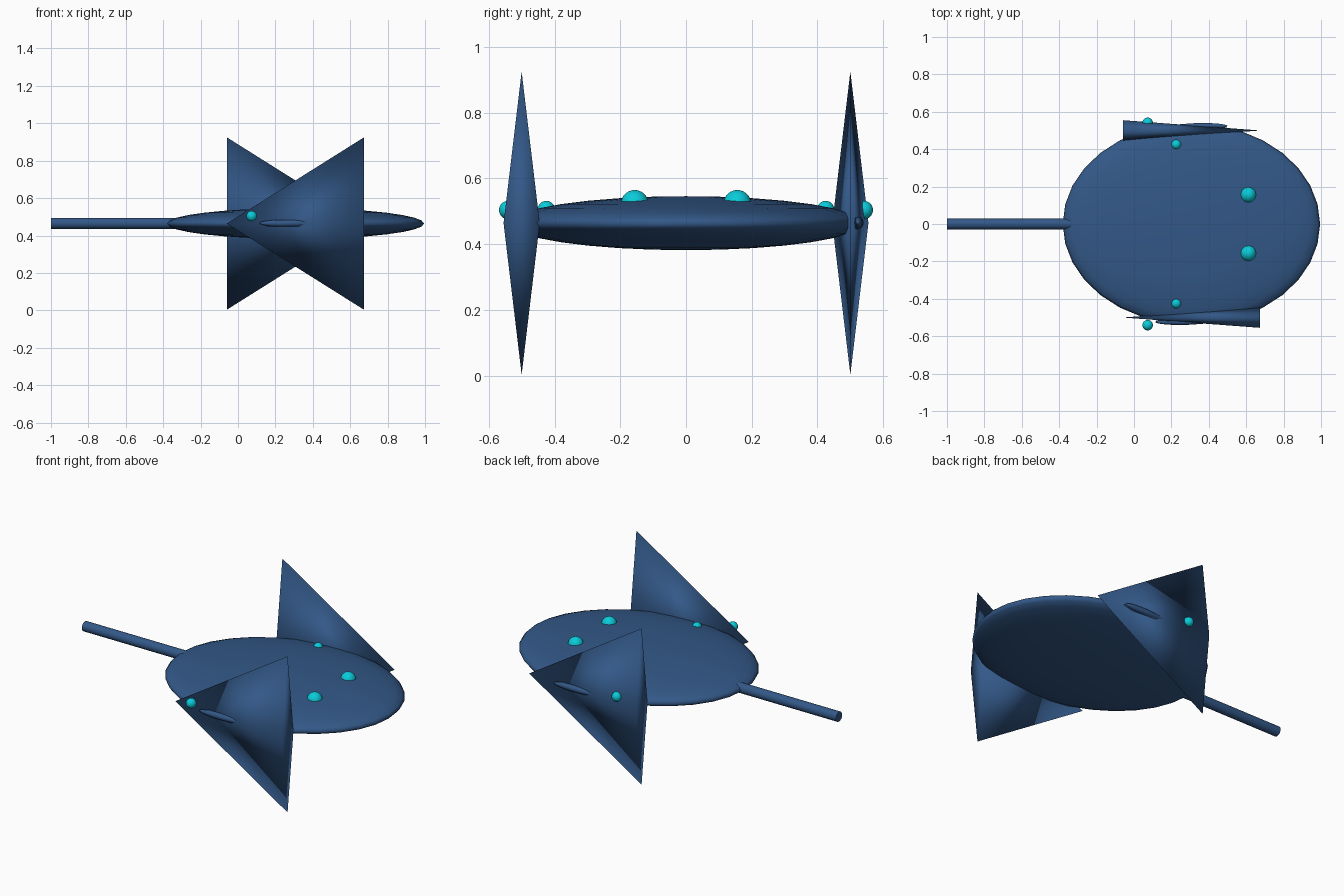
import bpy, math

if "Cube" in bpy.data.objects:
    bpy.data.objects.remove(bpy.data.objects["Cube"])

CX, CZ = 0.307, 0.464   # centre of the body


def material(name, rgb):
    m = bpy.data.materials.new(name)
    m.diffuse_color = (*rgb, 1.0)
    m.use_nodes = True
    m.node_tree.nodes["Principled BSDF"].inputs["Base Color"].default_value = m.diffuse_color
    return m


BLUE = material("navy_blue", (0.033, 0.098, 0.245))
CYAN = material("bright_cyan", (0.003, 0.60, 0.70))


def finish(name, mat):
    ob = bpy.context.object
    ob.name = name
    ob.data.materials.append(mat)
    bpy.ops.object.transform_apply(location=False, rotation=True, scale=True)
    bpy.ops.object.shade_smooth()
    return ob


def ellipsoid(name, loc, radii, mat, seg=32, rings=16):
    bpy.ops.mesh.primitive_uv_sphere_add(segments=seg, ring_count=rings,
                                         radius=1, location=loc)
    bpy.context.object.scale = radii
    return finish(name, mat)


# Flattened disc body
ellipsoid("body", (CX, 0, CZ), (0.688, 0.538, 0.082), BLUE)

# Straight tail
bpy.ops.mesh.primitive_cylinder_add(vertices=16, radius=0.029, depth=0.68,
                                    location=(-0.66, 0, CZ + 0.001),
                                    rotation=(0, math.pi / 2, 0))
finish("tail", BLUE)
bpy.ops.object.shade_smooth_by_angle(angle=math.radians(40))

# Side fins: four-sided flattened cones pointing opposite ways along x
for side, name in ((-1, "front"), (1, "back")):
    bpy.ops.mesh.primitive_cone_add(vertices=4, radius1=1, radius2=0, depth=0.734,
                                    location=(CX, side * 0.5, CZ),
                                    rotation=(0, side * math.pi / 2, 0))
    bpy.context.object.scale = (0.461, 0.055, 1)
    finish(name + "_fin", BLUE)

    # Slim vent on the outer face of the fin
    ellipsoid(name + "_fin_vent", (CX + side * 0.062, side * 0.524, CZ + 0.002),
              (0.131, 0.016, 0.018), BLUE, 24, 12)

    # Glowing domes on the fin and on the deck
    ellipsoid(name + "_fin_light", (0.073, side * 0.541, 0.504),
              (0.028,) * 3, CYAN, 24, 12)
    ellipsoid(name + "_deck_light", (0.226, side * 0.425, 0.506),
              (0.026,) * 3, CYAN, 24, 12)
    ellipsoid(name + "_eye", (0.611, side * 0.156, 0.523),
              (0.042,) * 3, CYAN, 24, 12)
